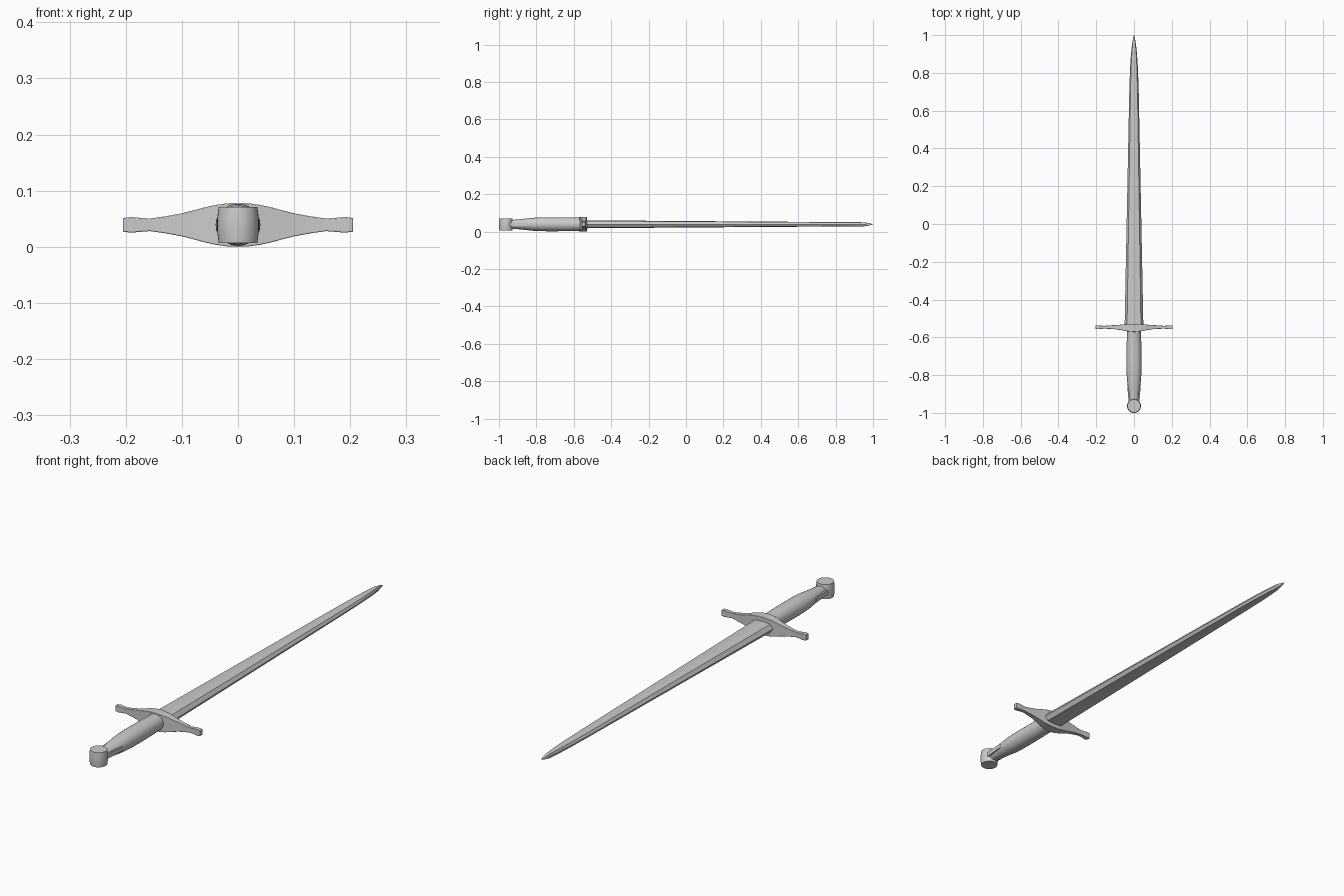
import bpy
import bmesh
import math

if "Cube" in bpy.data.objects:
    bpy.data.objects.remove(bpy.data.objects["Cube"])

ZC = 0.042  # height of the sword's centre line


def make_object(name, bm, angle=None):
    bmesh.ops.recalc_face_normals(bm, faces=bm.faces)
    mesh = bpy.data.meshes.new(name)
    bm.to_mesh(mesh)
    bm.free()
    obj = bpy.data.objects.new(name, mesh)
    bpy.context.collection.objects.link(obj)
    if angle:
        bpy.ops.object.select_all(action='DESELECT')
        obj.select_set(True)
        bpy.context.view_layer.objects.active = obj
        bpy.ops.object.shade_smooth_by_angle(angle=math.radians(angle))
    return obj


def loft(name, rings, angle=None):
    """Skin a list of equally sized closed rings and cap both ends."""
    bm = bmesh.new()
    loops = [[bm.verts.new(p) for p in ring] for ring in rings]
    n = len(loops[0])
    for a, b in zip(loops, loops[1:]):
        for i in range(n):
            j = (i + 1) % n
            bm.faces.new((a[i], a[j], b[j], b[i]))
    bm.faces.new(loops[0])
    bm.faces.new(loops[-1])
    return make_object(name, bm, angle)


def circle(n):
    return [(math.cos(2 * math.pi * i / n), math.sin(2 * math.pi * i / n))
            for i in range(n)]


# Blade: ridged section with bevelled edges; stations are (y, half width, half thickness)
section = [(1, 0), (0.74, 0.85), (0, 1), (-0.74, 0.85),
           (-1, 0), (-0.74, -0.85), (0, -1), (0.74, -0.85)]
blade = [(-0.56, 0.050, 0.0215), (-0.1, 0.041, 0.018), (0.4, 0.031, 0.0145),
         (0.7, 0.025, 0.0125), (0.82, 0.021, 0.012), (0.9, 0.016, 0.0115),
         (0.955, 0.010, 0.0105), (0.985, 0.005, 0.005), (1.0, 0.0005, 0.0005)]
loft("blade", [[(u * w, y, ZC + v * t) for u, v in section]
               for y, w, t in blade], 8)

# Guard: rectangular section swelling at the middle and at the tips
half = [(0, 0.0390, -0.571, -0.529), (0.02, 0.0382, -0.570, -0.529),
        (0.04, 0.0355, -0.567, -0.530), (0.06, 0.0310, -0.563, -0.532),
        (0.08, 0.0255, -0.560, -0.534), (0.10, 0.0205, -0.557, -0.535),
        (0.13, 0.0150, -0.555, -0.537), (0.157, 0.0112, -0.554, -0.539),
        (0.175, 0.0125, -0.555, -0.538), (0.19, 0.0140, -0.557, -0.537),
        (0.205, 0.0122, -0.556, -0.538)]
stations = [(-x, h, a, b) for x, h, a, b in reversed(half[1:])] + half
guard = loft("guard", [[(x, a, ZC - h), (x, b, ZC - h), (x, b, ZC + h), (x, a, ZC + h)]
                       for x, h, a, b in stations], 35)
bevel = guard.modifiers.new("soft_edges", 'BEVEL')
bevel.width = 0.0015
bevel.segments = 2
bevel.limit_method = 'ANGLE'
bevel.angle_limit = math.radians(50)

# Grip: round handle narrowing towards the pommel; stations are (y, rx, rz)
grip = [(-0.94, 0.024, 0.022), (-0.90, 0.028, 0.026), (-0.86, 0.033, 0.030),
        (-0.82, 0.0375, 0.0345), (-0.78, 0.0395, 0.037), (-0.72, 0.040, 0.0375),
        (-0.64, 0.039, 0.037), (-0.55, 0.036, 0.0355)]
loft("grip", [[(u * rx, y, ZC + v * rz) for u, v in circle(24)]
              for y, rx, rz in grip], 35)

# Tongue: small strip joining grip and pommel on both sides
tongue = [(-0.94, 0.029), (-0.85, 0.036)]
loft("pommel_tongue", [[(s * w, y, ZC + t * 0.010)
                        for s, t in ((1, -1), (1, 1), (-1, 1), (-1, -1))]
                       for y, w in tongue])

# Pommel: upright drum with a wider band round the middle
pommel = [(-0.032, 0.0345), (-0.012, 0.037), (0.012, 0.037), (0.032, 0.0345)]
loft("pommel", [[(u * r, -0.963 + v * r, ZC + z) for u, v in circle(32)]
                for z, r in pommel], 15)

# Stand the model exactly on the ground
bpy.context.view_layer.update()
low = min(v.co.z for o in bpy.data.objects for v in o.data.vertices)
for o in bpy.data.objects:
    o.location.z -= low
